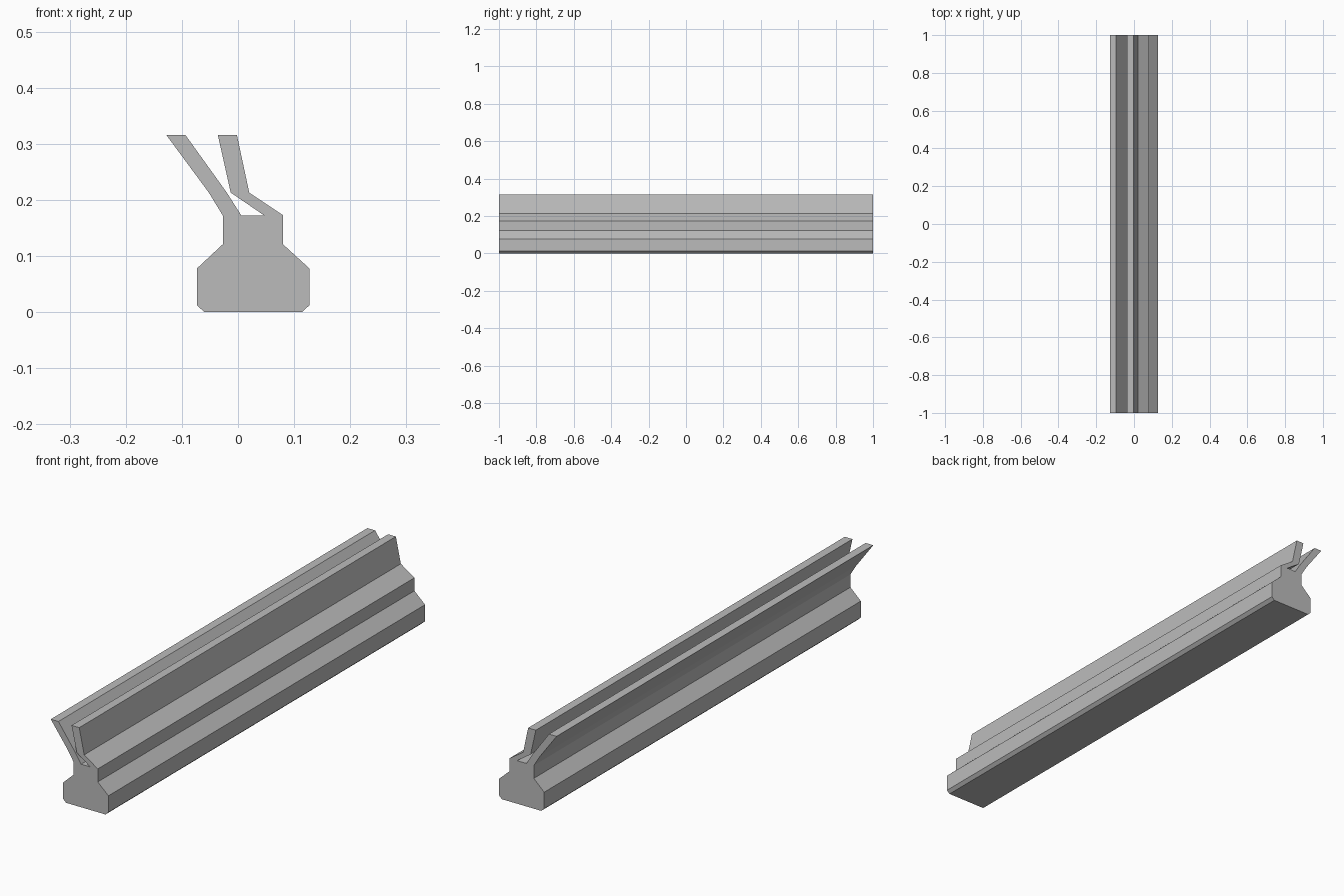
import bpy
import bmesh
from mathutils import Vector

cube = bpy.data.objects.get("Cube")
if cube:
    bpy.data.objects.remove(cube, do_unlink=True)

HALF_LENGTH = 1.0

# Plain grey material
grey = bpy.data.materials.new("plain grey")
grey.use_nodes = True
colour = (0.5, 0.5, 0.5, 1.0)
grey.diffuse_color = colour
grey.node_tree.nodes["Principled BSDF"].inputs["Base Color"].default_value = colour

# Cross-section (x, z), anticlockwise from the bottom left corner
base_right = [(-0.06, 0), (0.114, 0), (0.127, 0.012), (0.127, 0.078),
              (0.08, 0.121), (0.08, 0.173)]
right_fin = [(0.02, 0.213), (-0.002, 0.316), (-0.036, 0.316),
             (-0.013, 0.213), (0.047, 0.172)]
left_fin = [(0.006, 0.172), (-0.02, 0.213), (-0.094, 0.316),
            (-0.128, 0.316), (-0.052, 0.213)]
base_left = [(-0.027, 0.172), (-0.027, 0.121), (-0.073, 0.078), (-0.073, 0.012)]
profile = base_right + right_fin + left_fin + base_left

# Extrude the section along the whole rail
bm = bmesh.new()
section = bm.faces.new([bm.verts.new((x, -HALF_LENGTH, z)) for x, z in profile])
extruded = bmesh.ops.extrude_face_region(bm, geom=[section], use_keep_orig=True)
moved = [v for v in extruded["geom"] if isinstance(v, bmesh.types.BMVert)]
bmesh.ops.translate(bm, verts=moved, vec=Vector((0, 2 * HALF_LENGTH, 0)))
bmesh.ops.recalc_face_normals(bm, faces=bm.faces)

mesh = bpy.data.meshes.new("finned_rail")
bm.to_mesh(mesh)
bm.free()
mesh.materials.append(grey)
rail = bpy.data.objects.new("finned_rail", mesh)
bpy.context.collection.objects.link(rail)
